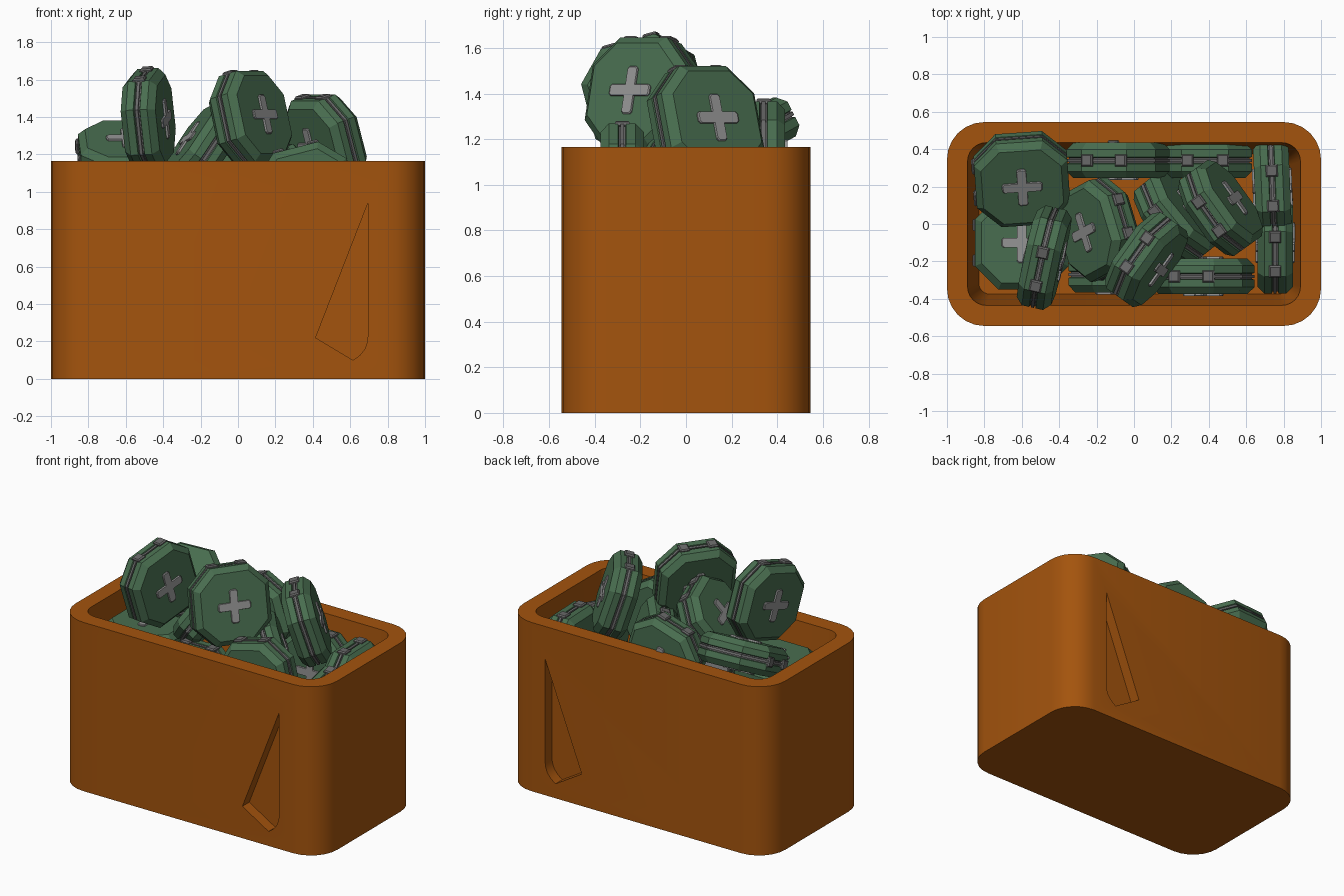
import bpy, bmesh, math
from mathutils import Vector, Matrix

if "Cube" in bpy.data.objects:
    bpy.data.objects.remove(bpy.data.objects["Cube"])


def material(name, rgb):
    m = bpy.data.materials.new(name)
    m.diffuse_color = (*rgb, 1)
    m.use_nodes = True
    m.node_tree.nodes["Principled BSDF"].inputs["Base Color"].default_value = m.diffuse_color
    return m


ORANGE = material("orange_plastic", (0.37, 0.088, 0.004))
GREEN = material("green_shell", (0.066, 0.155, 0.079))
GREY = material("grey_metal", (0.14, 0.14, 0.14))
LIGHT = material("light_grey", (0.30, 0.30, 0.30))


def loft(bm, rings, mats=None):
    """Skin closed rings of points, capped at both ends."""
    vr = [[bm.verts.new(p) for p in r] for r in rings]
    n = len(vr[0])
    for k in range(len(vr) - 1):
        for i in range(n):
            j = (i + 1) % n
            f = bm.faces.new((vr[k][i], vr[k][j], vr[k + 1][j], vr[k + 1][i]))
            f.material_index = mats[k] if mats else 0
    for cap, k in ((vr[0][::-1], 0), (vr[-1], -1)):
        bm.faces.new(cap).material_index = mats[k] if mats else 0


def mesh_from(bm, name, mats):
    bmesh.ops.recalc_face_normals(bm, faces=bm.faces)
    me = bpy.data.meshes.new(name)
    bm.to_mesh(me)
    bm.free()
    for m in mats:
        me.materials.append(m)
    return me


def add_object(name, me):
    ob = bpy.data.objects.new(name, me)
    bpy.context.collection.objects.link(ob)
    return ob


# ---------- bin: rounded rectangular tub with tapered inside ----------
def rounded_rect(hx, hy, r, z, seg=6):
    pts = []
    for q, (sx, sy) in enumerate(((1, 1), (-1, 1), (-1, -1), (1, -1))):
        for i in range(seg + 1):
            a = math.pi / 2 * (q + i / seg)
            pts.append((sx * (hx - r) + r * math.cos(a),
                        sy * (hy - r) + r * math.sin(a), z))
    return pts


H = 1.165
bm = bmesh.new()
loft(bm, [rounded_rect(1, 0.545, 0.2, 0), rounded_rect(1, 0.545, 0.2, H),
          rounded_rect(0.89, 0.435, 0.1, H), rounded_rect(0.83, 0.375, 0.06, 0.5)])
tub = add_object("bin", mesh_from(bm, "bin", [ORANGE]))

# drop-shaped recess in the front and back walls
drop = [(0.695, 0.94), (0.415, 0.22), (0.615, 0.10), (0.65, 0.125),
        (0.678, 0.16), (0.692, 0.20), (0.695, 0.24)]
bpy.context.view_layer.objects.active = tub
tub.select_set(True)
for s in (-1, 1):
    bm = bmesh.new()
    loft(bm, [[(x, s * 0.47, z) for x, z in drop], [(x, s * 0.6, z) for x, z in drop]])
    cutter = add_object("recess_cutter", mesh_from(bm, "recess_cutter", [ORANGE]))
    cutter.hide_render = True
    mod = tub.modifiers.new("recess", 'BOOLEAN')
    mod.operation = 'DIFFERENCE'
    mod.solver = 'EXACT'
    mod.object = cutter
    bpy.ops.object.modifier_apply(modifier=mod.name)
    bpy.data.objects.remove(cutter)
bpy.ops.object.shade_smooth_by_angle(angle=math.radians(30))


# ---------- medical case: chamfered box, seam strip, latches, crosses ----------
def octagon(inset, z, h=0.25, cut=0.125):
    h, c = h - inset, cut - 0.586 * inset
    e = h - c
    return [(h, -e, z), (h, e, z), (e, h, z), (-e, h, z),
            (-h, e, z), (-h, -e, z), (-e, -h, z), (e, -h, z)]


bm = bmesh.new()
half = [(0.095, 0.035), (0.058, 0.0), (0.018, 0.0), (0.014, 0.012), (0.008, 0.012), (0.008, 0.0)]
profile = [(-z, d) for z, d in half] + [(z, d) for z, d in half[::-1]]
loft(bm, [octagon(d, z) for z, d in profile], [0, 0, 0, 1, 1, 1, 1, 1, 0, 0, 0])

# two latches on the upper side
for x in (-0.095, 0.095):
    base = [(-1, -1), (1, -1), (1, 1), (-1, 1)]
    loft(bm, [[(x + a * w, y, b * w) for a, b in base]
              for y, w in ((0.24, 0.032), (0.256, 0.032), (0.264, 0.025))], [1, 1])

# cross on both faces, arms with clipped ends
a, w, c = 0.108, 0.026, 0.010
arm = [(w, w), (w, a - c), (w - c, a), (c - w, a), (-w, a - c)]
cross = []
for q in range(4):
    co, si = round(math.cos(q * math.pi / 2)), round(math.sin(q * math.pi / 2))
    cross += [(x * co - y * si, x * si + y * co) for x, y in arm]
for s in (-1, 1):
    loft(bm, [[(x * k, y * k, s * z) for x, y in cross]
              for z, k in ((0.09, 1), (0.102, 1), (0.106, 0.95))], [2, 2])
case_mesh = mesh_from(bm, "medical_case", [GREEN, GREY, LIGHT])


def place_case(name, centre, normal, up):
    n = Vector(normal).normalized()
    u = Vector(up)
    u = (u - n * u.dot(n)).normalized()
    rot = Matrix((u.cross(n), u, n)).transposed().to_4x4()
    add_object(name, case_mesh).matrix_world = Matrix.Translation(centre) @ rot


# name, centre, face normal, direction of the latched side
CASES = [
    ("case_left_flat", (-0.60, -0.10, 0.97), (0, 0, 1), (-1, 0, 0)),
    ("case_left_tilted", (-0.60, 0.24, 1.20), (0.03, -0.45, 0.89), (-1, -0.07, 0)),
    ("case_left_upright", (-0.48, -0.18, 1.385), (0.97, -0.22, 0.05), (0, -0.27, 0.95)),
    ("case_centre_leaning", (-0.19, -0.03, 1.23), (-0.80, -0.15, 0.58), (0.6, 0.3, 0.75)),
    ("case_centre_top", (0.067, -0.19, 1.39), (0.785, -0.56, 0.25), (0, 0, 1)),
    ("case_right_top", (0.463, 0.085, 1.265), (0.77, 0.55, 0.30), (0, 0, 1)),
    ("case_right_inner", (0.23, 0.04, 1.00), (0.74, 0.60, 0.30), (0, 0, 1)),
    ("case_back_middle", (-0.085, 0.34, 1.09), (0, 1, 0), (-0.3, 0, 0.95)),
    ("case_back_right", (0.38, 0.34, 0.83), (0, 1, 0), (0, 0, 1)),
    ("case_right_back", (0.74, 0.19, 0.88), (1, 0.04, 0), (0, 0, 1)),
    ("case_right_front", (0.755, -0.10, 0.80), (1, 0, 0), (0, -0.25, 1)),
    ("case_front_right", (0.37, -0.28, 0.995), (0, -1, 0), (-0.25, 0, 0.97)),
    ("case_front_middle", (-0.10, -0.27, 0.84), (0, -1, 0), (0, 0, 1)),
]
for spec in CASES:
    place_case(*spec)
